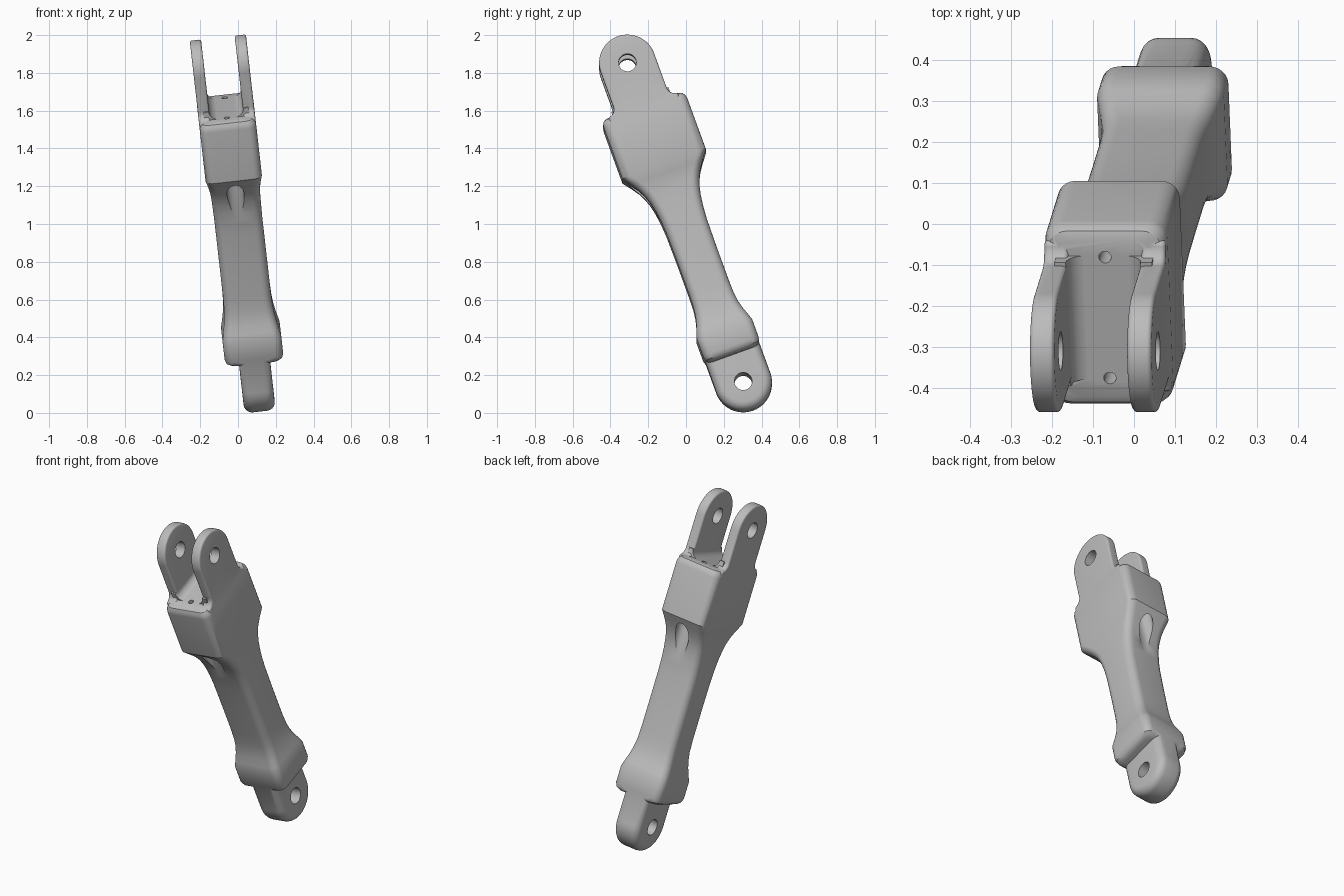
import bpy, bmesh, math
from mathutils import Matrix, Vector

if "Cube" in bpy.data.objects:
    bpy.data.objects.remove(bpy.data.objects["Cube"])

# Local frame: x = pin direction, y = depth, z = along the arm (0 at the lower pin)
LOW, HIGH = Vector((0.1, 0.303, 0.158)), Vector((-0.09, -0.31, 1.838))
AXIS = (HIGH - LOW).normalized()
L = (HIGH - LOW).length
XA = Vector((AXIS.z, 0, -AXIS.x)).normalized()
YA = AXIS.cross(XA)
FRAME = Matrix.Translation(LOW) @ Matrix((XA, YA, AXIS)).transposed().to_4x4()

grey = bpy.data.materials.new("light_grey")
grey.diffuse_color = (0.5, 0.5, 0.5, 1)
grey.use_nodes = True
grey.node_tree.nodes["Principled BSDF"].inputs["Base Color"].default_value = grey.diffuse_color


def make(name, bm):
    bmesh.ops.recalc_face_normals(bm, faces=bm.faces)
    me = bpy.data.meshes.new(name)
    bm.to_mesh(me)
    bm.free()
    ob = bpy.data.objects.new(name, me)
    bpy.context.collection.objects.link(ob)
    me.materials.append(grey)
    return ob


def activate(ob):
    bpy.ops.object.select_all(action='DESELECT')
    ob.select_set(True)
    bpy.context.view_layer.objects.active = ob


def combine(base, other, op):
    m = base.modifiers.new("combine", 'BOOLEAN')
    m.object, m.operation, m.solver = other, op, 'EXACT'
    activate(base)
    bpy.ops.object.modifier_apply(modifier=m.name)
    bpy.data.objects.remove(other)


def loft(name, stations, r, n=6):
    """Rounded-rectangle sections: (t, half width, half depth)."""
    bm = bmesh.new()
    rings = []
    for t, hx, hy in stations:
        ring = []
        for k, (sx, sy) in enumerate(((1, 1), (-1, 1), (-1, -1), (1, -1))):
            for i in range(n + 1):
                a = math.pi / 2 * (k + i / n)
                ring.append(bm.verts.new((sx * (hx - r) + r * math.cos(a),
                                          sy * (hy - r) + r * math.sin(a), t)))
        rings.append(ring)
    for a, b in zip(rings, rings[1:]):
        for i in range(len(a)):
            j = (i + 1) % len(a)
            bm.faces.new((a[i], a[j], b[j], b[i]))
    bm.faces.new(rings[0])
    bm.faces.new(rings[-1])
    return make(name, bm)


def prism(name, pts, direction, bevel=0):
    """Closed outline pushed along a direction, with rounded rims."""
    bm = bmesh.new()
    f = bm.faces.new([bm.verts.new(p) for p in pts])
    res = bmesh.ops.extrude_face_region(bm, geom=[f])
    vs = [v for v in res["geom"] if isinstance(v, bmesh.types.BMVert)]
    bmesh.ops.translate(bm, verts=vs, vec=direction)
    ob = make(name, bm)
    if bevel:
        m = ob.modifiers.new("round", 'BEVEL')
        m.width, m.segments, m.limit_method, m.angle_limit = bevel, 5, 'ANGLE', math.radians(50)
        activate(ob)
        bpy.ops.object.modifier_apply(modifier=m.name)
    return ob


def cylinder(r, centre, length, axis='Z'):
    bm = bmesh.new()
    mat = Matrix.Translation(centre)
    if axis == 'X':
        mat = mat @ Matrix.Rotation(math.pi / 2, 4, 'Y')
    bmesh.ops.create_cone(bm, cap_ends=True, segments=32, radius1=r, radius2=r,
                          depth=length, matrix=mat)
    return make("cutter", bm)


def arc(cy, cz, r, a0, a1, n):
    return [(cy + r * math.cos(math.radians(a0 + (a1 - a0) * i / n)),
             cz + r * math.sin(math.radians(a0 + (a1 - a0) * i / n))) for i in range(n + 1)]


# Main body: lower block, waisted shaft, flare, upper block
arm = loft("link_arm", [
    (.152, .115, .115), (.156, .135, .135), (.168, .149, .149), (.19, .156, .156),
    (.292, .156, .156), (.33, .148, .144), (.37, .140, .130), (.41, .134, .120),
    (.46, .129, .114), (.53, .127, .112), (.72, .127, .112), (.88, .127, .114),
    (.95, .127, .119), (1.01, .128, .127), (1.06, .129, .138), (1.10, .130, .152),
    (1.14, .133, .172), (1.18, .139, .199), (1.228, .150, .235),
    (1.515, .150, .235), (1.535, .147, .232), (1.552, .138, .222), (1.56, .120, .205)], .045)

# Two fork prongs, with concave feet running into the block
fillet = arc(.195, 1.603, .045, 270, 180, 6)
outline = ([(.195, 1.45)] + fillet + arc(0, L, .15, 0, 180, 32)
           + [(-y, z) for y, z in reversed(fillet)] + [(-.195, 1.45)])
for s in (-1, 1):
    prong = prism("prong", [(s * .0895, y, z) for y, z in outline], (s * .06, 0, 0), .027)
    combine(arm, prong, 'UNION')

# Fillets between the prongs and the slot floor
for s in (-1, 1):
    prof = [(.12, 1.5), (.12, 1.605)] + arc(.046, 1.605, .046, 0, -90, 6) + [(.046, 1.5)]
    combine(arm, prism("slot_fillet", [(s * x, -.16, z) for x, z in prof], (0, .32, 0)), 'UNION')

# Lower tongue
tongue = [(.152, .24)] + arc(0, 0, .152, 0, -180, 32) + [(-.152, .24)]
combine(arm, prism("tongue", [(-.083, y, z) for y, z in tongue], (.166, 0, 0), .045), 'UNION')

# Pin holes, screw holes and the screw pockets in the flare
for t in (0, L):
    combine(arm, cylinder(.047, (0, 0, t), .6, 'X'), 'DIFFERENCE')
for s in (-1, 1):
    combine(arm, cylinder(.045, (0, s * .165, 1.05), .5), 'DIFFERENCE')
    combine(arm, cylinder(.015, (0, s * .157, 1.45), .4), 'DIFFERENCE')

# Tilt into place and smooth
arm.data.transform(FRAME)
activate(arm)
bpy.ops.object.shade_smooth_by_angle(angle=math.radians(32))
